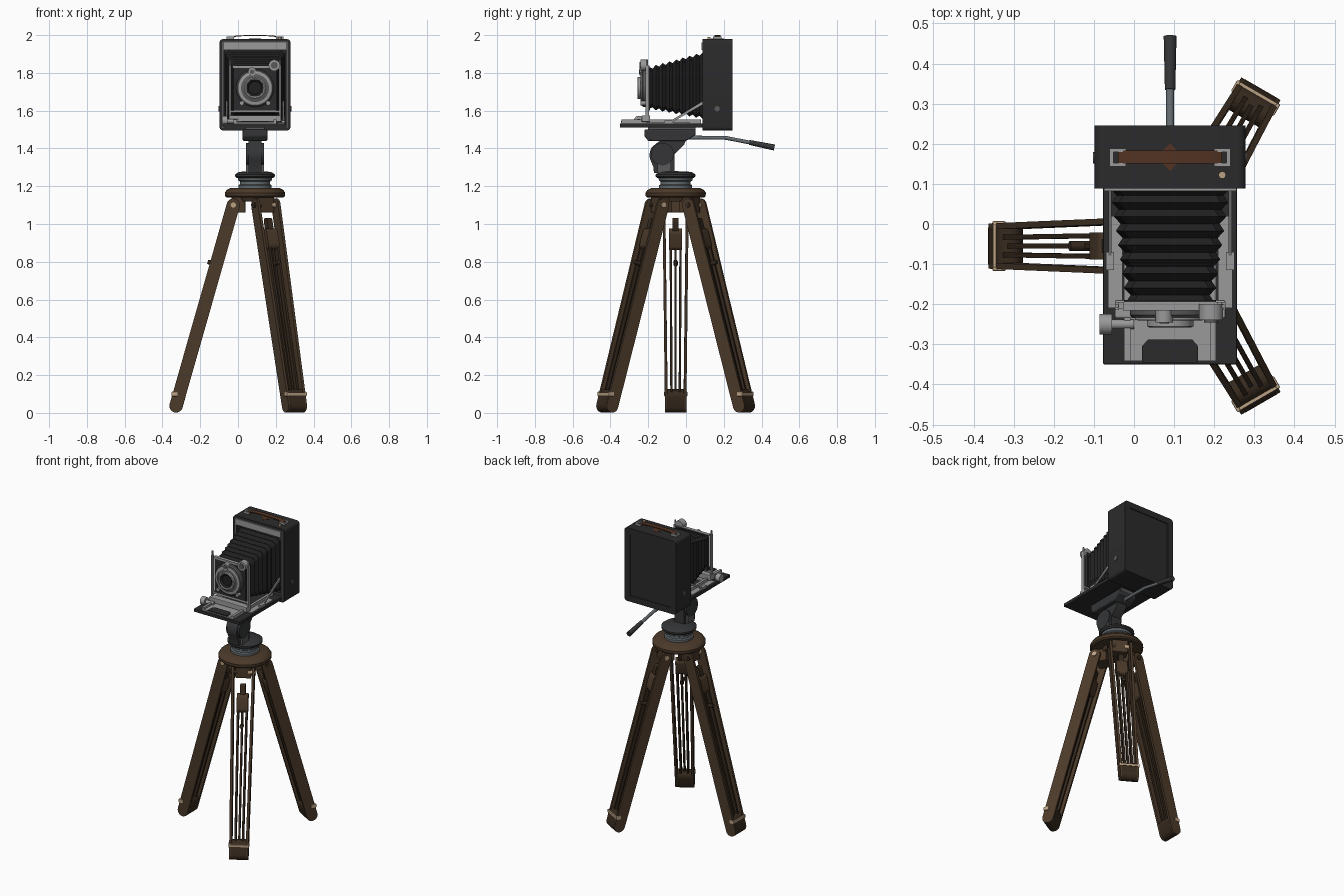
import bpy, bmesh, math
from mathutils import Vector, Matrix

if "Cube" in bpy.data.objects:
    bpy.data.objects.remove(bpy.data.objects["Cube"])

CX, CY = 0.09, -0.055          # tripod axis


def mat(name, r, g, b):
    m = bpy.data.materials.new(name)
    m.diffuse_color = (r, g, b, 1)
    m.use_nodes = True
    m.node_tree.nodes["Principled BSDF"].inputs["Base Color"].default_value = m.diffuse_color
    return m


BLACK = mat("black_leatherette", 0.024, 0.024, 0.025)
BELLOW = mat("bellows_black", 0.014, 0.014, 0.014)
HEADM = mat("head_charcoal", 0.035, 0.036, 0.038)
METAL = mat("nickel", 0.32, 0.32, 0.32)
DMETAL = mat("dark_metal", 0.10, 0.10, 0.10)
BLUE = mat("blue_grey_metal", 0.13, 0.15, 0.16)
WOOD = mat("brown_wood", 0.070, 0.042, 0.023)
DWOOD = mat("dark_wood", 0.038, 0.023, 0.013)
TAN = mat("tan_brass", 0.50, 0.36, 0.23)
STRAP = mat("red_brown_leather", 0.085, 0.033, 0.016)


def finish(name, bm, mats, M=None, bevel=0, smooth=True):
    bmesh.ops.recalc_face_normals(bm, faces=bm.faces)
    me = bpy.data.meshes.new(name)
    bm.to_mesh(me)
    bm.free()
    for m in (mats if isinstance(mats, list) else [mats]):
        me.materials.append(m)
    ob = bpy.data.objects.new(name, me)
    bpy.context.collection.objects.link(ob)
    if M:
        ob.matrix_world = M
    if bevel:
        b = ob.modifiers.new("bevel", 'BEVEL')
        b.width, b.segments = bevel, 2
    if smooth:
        bpy.ops.object.select_all(action='DESELECT')
        ob.select_set(True)
        bpy.context.view_layer.objects.active = ob
        bpy.ops.object.shade_smooth_by_angle(angle=math.radians(35))
    return ob


def box(name, lo, hi, m, M=None, bevel=0):
    bm = bmesh.new()
    lo, hi = Vector(lo), Vector(hi)
    bmesh.ops.create_cube(bm, size=1)
    for v in bm.verts:
        v.co = Vector(((v.co[i] + .5) * (hi[i] - lo[i]) + lo[i]) for i in range(3))
    return finish(name, bm, m, M, bevel, False)


def cyl(name, p0, p1, r, m, M=None, r2=None, n=24):
    bm = bmesh.new()
    p0, p1 = Vector(p0), Vector(p1)
    d = p1 - p0
    T = Matrix.Translation((p0 + p1) / 2) @ d.to_track_quat('Z', 'Y').to_matrix().to_4x4()
    bmesh.ops.create_cone(bm, cap_ends=True, segments=n, radius1=r,
                          radius2=r if r2 is None else r2, depth=d.length, matrix=T)
    return finish(name, bm, m, M)


def prism(name, pts, axis, a, b, m, bevel=0):
    """Extrude a profile along x (points are y,z), y (x,z) or z (x,y)."""
    bm = bmesh.new()
    put = {'x': lambda p, t: (t, p[0], p[1]), 'y': lambda p, t: (p[0], t, p[1]),
           'z': lambda p, t: (p[0], p[1], t)}[axis]
    A = [bm.verts.new(put(p, a)) for p in pts]
    B = [bm.verts.new(put(p, b)) for p in pts]
    bm.faces.new(A)
    bm.faces.new(B[::-1])
    for i in range(len(pts)):
        j = (i + 1) % len(pts)
        bm.faces.new((A[i], A[j], B[j], B[i]))
    return finish(name, bm, m, None, bevel)


def lathe(name, prof, m, M, n=48):
    bm = bmesh.new()
    vs = [bm.verts.new((r, 0, z)) for r, z in prof]
    es = [bm.edges.new(p) for p in zip(vs, vs[1:])]
    bmesh.ops.spin(bm, geom=vs + es, axis=(0, 0, 1), cent=(0, 0, 0), steps=n, angle=math.tau)
    bmesh.ops.remove_doubles(bm, verts=bm.verts, dist=1e-5)
    return finish(name, bm, m, M)


# ---- tripod legs: radial x, tangential y, vertical z ----
FOOT, PIVOT = Vector((0.418, 0, 0.037)), Vector((0.115, 0, 1.10))
AX = (PIVOT - FOOT).normalized()
SIDE = Vector((AX.z, 0, -AX.x))


def rail(name, s0, s1, hw, t0, t1, thick, m, M):
    """Round-ended bar along the leg, from fraction s0 to s1, at offset t0 to t1."""
    bm = bmesh.new()
    out = []
    for s, t, ph in ((s0, t0, math.pi), (s1, t1, 0)):
        c = FOOT.lerp(PIVOT, s) + Vector((0, t, 0))
        for k in range(11):
            a = ph + math.pi * k / 10
            out.append(c + SIDE * hw * math.cos(a) - AX * hw * math.sin(a) * -1)
    h = Vector((0, thick / 2, 0))
    A = [bm.verts.new(p - h) for p in out]
    B = [bm.verts.new(p + h) for p in out]
    bm.faces.new(A)
    bm.faces.new(B[::-1])
    for i in range(len(A)):
        bm.faces.new((A[i], A[i - 1], B[i - 1], B[i]))
    return finish(name, bm, m, M)


for i, ang in enumerate((180, 60, -60)):
    M = Matrix.Translation((CX, CY, 0)) @ Matrix.Rotation(math.radians(ang), 4, 'Z')
    n = f"leg_{i + 1}_"
    for s in (-1, 1):
        rail(n + "outer_rail", 0, 1, 0.035, s * 0.049, s * 0.062, 0.015, WOOD, M)
        rail(n + "inner_rail", 0.04, 0.82, 0.022, s * 0.022, s * 0.026, 0.012, DWOOD, M)
        cyl(n + "pivot_bolt", PIVOT + Vector((0, s * 0.03, 0)), PIVOT + Vector((0, s * 0.076, 0)),
            0.014, TAN if s > 0 else DWOOD, M, n=16)
        box(n + "strap_knob", (0.41, s * .052, .088), (0.443, s * .062, .112), TAN, M, 0.003)
    rail(n + "foot", 0, 0.05, 0.0355, 0, 0, 0.092, DWOOD, M)
    rail(n + "centre_rod", 0.05, 0.92, 0.012, 0, 0, 0.012, DWOOD, M)
    rail(n + "slide_block", 0.80, 0.86, 0.026, 0, 0, 0.068, WOOD, M)
    rail(n + "slide_post", 0.86, 0.92, 0.018, 0, 0, 0.032, DWOOD, M)
    box(n + "foot_strap", (0.432, -.054, .093), (0.442, .054, .107), TAN, M)
    p = FOOT.lerp(PIVOT, 0.705) + SIDE * 0.036
    cyl(n + "lock_knob", p - SIDE * 0.04, p + SIDE * 0.012, 0.012, DWOOD, M, n=12)
    box(n + "hinge_lug", (0.05, -.048, 1.06), (0.125, .048, 1.15), WOOD, M, 0.006)

# ---- crown, pan base ----
AXIS = Matrix.Translation((CX, CY, 0))
lathe("crown", [(0, 1.12), (.08, 1.12), (.09, 1.14), (.150, 1.14), (.159, 1.148), (.160, 1.165),
                (.150, 1.180), (.13, 1.190), (0, 1.192)], WOOD, AXIS)
lathe("pan_column", [(0, 1.185), (.088, 1.185), (.088, 1.205), (.080, 1.210), (.080, 1.225),
                     (.088, 1.230), (.092, 1.247), (0, 1.247)], BLUE, AXIS)
lathe("pan_disc", [(0, 1.243), (.095, 1.243), (.106, 1.252), (.106, 1.262), (.085, 1.276),
                   (0, 1.28)], HEADM, AXIS)

# ---- tilt head ----
arc = [(-.128 + .065 * math.cos(a), 1.365 + .07 * math.sin(a))
       for a in [math.radians(200 - 12 * k) for k in range(6)]]
prism("head_body", [(-.06, 1.27), (-.17, 1.27), (-.172, 1.30)] + arc +
      [(-.10, 1.47), (.01, 1.47), (-.01, 1.42), (-.06, 1.37)], 'x', CX - .035, CX + .035, HEADM)
for s in (-1, 1):
    cyl("tilt_cheek", (CX + s * .03, -.125, 1.37), (CX + s * .048, -.125, 1.37), .06, HEADM)
    box("head_side_bar", (CX + s * .04 - .007, -.15, 1.27), (CX + s * .04 + .007, -.08, 1.40), DMETAL)
prism("head_plate", [(-.22, 1.465), (-.22, 1.50), (.05, 1.50), (.05, 1.47), (.0, 1.44), (-.20, 1.44)],
      'x', CX - .065, CX + .065, HEADM, 0.005)
box("quick_release_plate", (CX - .05, -.2, 1.495), (CX + .05, .05, 1.515), DMETAL)
cyl("pan_handle_near", (CX, .0, 1.458), (CX, .21, 1.456), .010, BLUE)
cyl("pan_handle_far", (CX, .205, 1.457), (CX, .345, 1.430), .010, BLUE)
cyl("pan_handle_grip", (CX, .335, 1.432), (CX, .468, 1.405), .013, HEADM, r2=.016)

# ---- camera box with recessed front and inset back panel ----
bm = bmesh.new()
bmesh.ops.create_cube(bm, size=1)
for v in bm.verts:
    v.co = Vector((CX + v.co.x * .376, .167 + v.co.y * .157, 1.737 + v.co.z * .484))
es = [e for e in bm.edges if abs((e.verts[0].co - e.verts[1].co).y) > .1]
bmesh.ops.bevel(bm, geom=es, offset=.02, segments=4, profile=.5, affect='EDGES')
front = min(bm.faces, key=lambda f: f.calc_center_median().y)
back = max(bm.faces, key=lambda f: f.calc_center_median().y)
bmesh.ops.inset_region(bm, faces=[front], thickness=.013)
for f in bmesh.ops.inset_region(bm, faces=[front], thickness=.012)['faces']:
    f.material_index = 1
bmesh.ops.inset_region(bm, faces=[front], thickness=.001, depth=-.06)
bmesh.ops.inset_region(bm, faces=[back], thickness=.04)
bmesh.ops.inset_region(bm, faces=[back], thickness=.004, depth=-.005)
finish("camera_box", bm, [BLACK, DMETAL])
box("front_top_trim", (CX - .165, .082, 1.922), (CX + .165, .092, 1.962), METAL)

# carry handle and fittings on top
prism("carry_strap", [(-.04, 1.981), (-.01, 1.992), (.05, 1.996), (.13, 1.996), (.19, 1.992), (.22, 1.981),
                      (.22, 1.988), (.19, 1.998), (.13, 2.0), (.05, 2.0), (-.01, 1.998), (-.04, 1.988)],
      'y', .151, .183, STRAP)
prism("strap_diamond", [(CX - .033, .167), (CX, .132), (CX + .033, .167), (CX, .202)], 'z', 1.977, 1.981, STRAP)
for s in (-1, 1):
    x = CX + s * .13
    for y in (.148, .184):
        box("strap_loop_side", (x - .02, y - .004, 1.978), (x + .02, y + .004, 1.992), METAL)
    box("strap_loop_end", (x + s * .016 - .005, .145, 1.978), (x + s * .016 + .005, .188, 1.992), METAL)
cyl("release_button", (.22, .122, 1.975), (.22, .122, 1.99), .009, TAN)
for s in (-1, 1):
    cyl("side_stud", (CX + s * .18, .165, 1.61), (CX + s * .192, .165, 1.61), .014, DMETAL)

# ---- pleated bellows ----
bm = bmesh.new()
rings, N = [], 18
for k in range(N + 1):
    f = k / N
    d = -.007 if k % 2 else .007
    hx, hz = .103 + .045 * f + d, .105 + .073 * f + d
    y, zc, c = -.195 + .32 * f, 1.72 + .015 * f, .018
    pts = [(hx - c, -hz), (hx, -hz + c), (hx, hz - c), (hx - c, hz),
           (-hx + c, hz), (-hx, hz - c), (-hx, -hz + c), (-hx + c, -hz)]
    rings.append([bm.verts.new((CX + px, y, zc + pz)) for px, pz in pts])
for a, b in zip(rings, rings[1:]):
    for i in range(8):
        bm.faces.new((a[i - 1], a[i], b[i], b[i - 1]))
bm.faces.new(rings[0])
finish("bellows", bm, BELLOW, smooth=False)

# ---- drop bed with rails and struts ----
box("drop_bed", (CX - .167, -.35, 1.511), (CX + .167, .10, 1.532), BLACK, bevel=.003)
box("focus_plate", (CX - .112, -.342, 1.53), (CX + .112, -.17, 1.541), METAL)
prism("bed_dark_panel", [(.02, -.345), (.16, -.345), (.16, -.305), (.145, -.288), (.035, -.288), (.02, -.305)],
      'z', 1.538, 1.546, BLACK)
for s in (-1, 1):
    box("bed_rail", (CX + s * .107 - .008, -.342, 1.53), (CX + s * .107 + .008, .08, 1.553), METAL)
    box("bed_side_bracket", (CX + s * .137 - .018, -.21, 1.53), (CX + s * .137 + .018, .02, 1.537), METAL)
    x = CX + s * .15
    prism("bed_strut", [(-.10, 1.535), (-.08, 1.535), (.095, 1.635), (.095, 1.655)], 'x', x - .004, x + .004, METAL)
    box("strut_foot", (x - .01, -.115, 1.53), (x + .01, -.07, 1.548), METAL)
    # front standard uprights
    box("standard_upright", (CX + s * .133 - .005, -.215, 1.545), (CX + s * .133 + .005, -.195, 1.84), METAL)
    cyl("standard_tip", (CX + s * .133, -.205, 1.84), (CX + s * .133, -.205, 1.868), .005, METAL, n=10)
box("standard_base", (CX - .138, -.235, 1.541), (CX + .138, -.19, 1.575), METAL, bevel=.004)
box("standard_cross_bar", (CX - .133, -.212, 1.59), (CX + .133, -.196, 1.602), METAL)
box("lens_board", (CX - .115, -.212, 1.60), (CX + .115, -.19, 1.835), BLACK)
box("lens_board_trim", (CX - .118, -.216, 1.825), (CX + .118, -.194, 1.838), METAL)
cyl("focus_knob_shaft", (-.06, -.25, 1.545), (.0, -.25, 1.545), .012, METAL)
cyl("focus_knob", (-.086, -.25, 1.547), (-.055, -.25, 1.547), .026, METAL)

# ---- shutter and lens, turned about the y axis ----
L = Matrix.Translation((CX, -.205, 1.72)) @ Matrix.Rotation(math.radians(90), 4, 'X')
lathe("shutter_case", [(0, 0), (.100, 0), (.100, .022), (.094, .028), (.075, .028)], DMETAL, L)
lathe("shutter_rim", [(.088, .026), (.088, .034), (.074, .036), (.074, .026)], METAL, L)
lathe("shutter_face", [(.076, .030), (.060, .036), (.050, .036)], DMETAL, L)
lathe("lens_ring", [(.058, .03), (.058, .050), (.052, .053), (.046, .050), (.044, .038)], METAL, L)
lathe("lens_hood", [(.046, .048), (.034, .038), (0, .040)], BELLOW, L)
cyl("speed_dial", (CX - .015, -.205, 1.807), (CX - .015, -.245, 1.807), .022, METAL)
cyl("speed_dial_cap", (CX - .015, -.244, 1.807), (CX - .015, -.248, 1.807), .012, DMETAL)
# small reflecting finder
cyl("finder_body", (.192, -.20, 1.84), (.192, -.24, 1.84), .03, METAL)
cyl("finder_lens", (.192, -.239, 1.84), (.192, -.245, 1.84), .018, DMETAL)
for x in (.02, .16):
    cyl("shutter_lever", (x, -.215, 1.64), (x, -.24, 1.64), .012, METAL, n=16)
